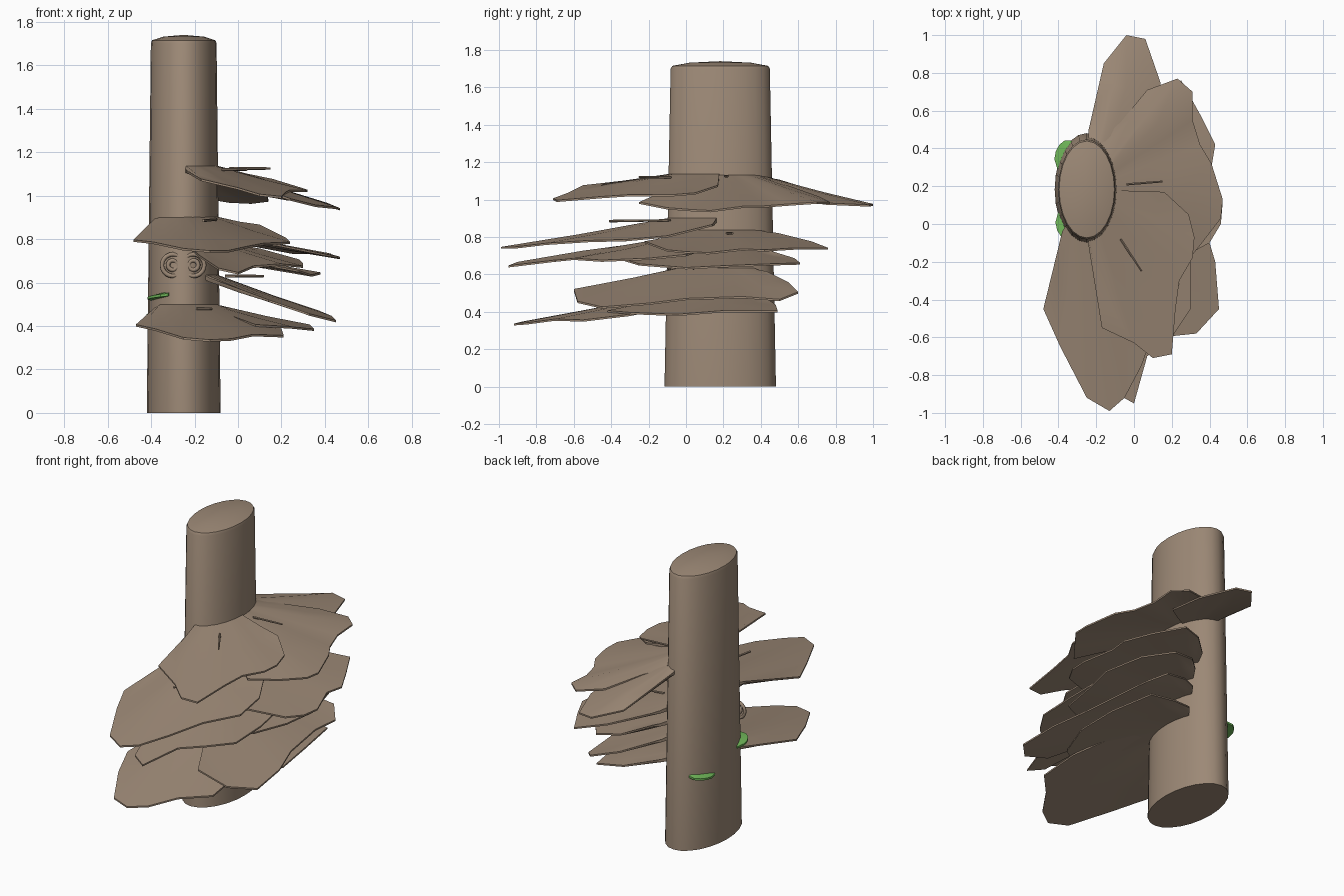
import bpy, bmesh, math
from mathutils import Vector

CX, CY = -0.25, 0.183          # trunk axis
RX, RY = 0.17, 0.298           # trunk radii at the ground


def material(name, rgb):
    m = bpy.data.materials.new(name)
    m.diffuse_color = (*rgb, 1)
    return m


BARK = material("bark brown", (0.335, 0.25, 0.182))
GREEN = material("leaf green", (0.16, 0.47, 0.10))


def finish(name, bm, mat, angle=35):
    bmesh.ops.recalc_face_normals(bm, faces=bm.faces)
    me = bpy.data.meshes.new(name)
    bm.to_mesh(me)
    bm.free()
    me.materials.append(mat)
    for p in me.polygons:
        p.use_smooth = True
    me.set_sharp_from_angle(angle=math.radians(angle))
    ob = bpy.data.objects.new(name, me)
    bpy.context.collection.objects.link(ob)
    return ob


def bridge(bm, a, b, closed=True):
    n = len(a)
    for i in range(n if closed else n - 1):
        j = (i + 1) % n
        bm.faces.new((a[i], a[j], b[j], b[i]))


# Trunk: tapered oval column with a low domed top
def trunk():
    bm = bmesh.new()
    n = 24
    rings = []
    for z, s in ((0, 1), (1.70, 0.89), (1.715, 0.86), (1.732, 0.55)):
        rings.append([bm.verts.new((CX + RX * s * math.cos(2 * math.pi * i / n),
                                    CY + RY * s * math.sin(2 * math.pi * i / n), z))
                      for i in range(n)])
    for a, b in zip(rings, rings[1:]):
        bridge(bm, a, b)
    bm.faces.new(rings[0][::-1])
    tip = bm.verts.new((CX, CY, 1.74))
    for i in range(n):
        bm.faces.new((rings[-1][i], rings[-1][(i + 1) % n], tip))
    finish("trunk", bm, BARK)


# Shelf: thin drooping sheet that fans from the trunk to a ragged rim
def shelf(name, z_in, rim, thick=0.014):
    bm = bmesh.new()
    sections = []
    for x, y, z in rim:
        a = math.atan2((y - CY) / RY, (x - CX) / RX)
        inner = Vector((CX + 0.86 * RX * math.cos(a), CY + 0.86 * RY * math.sin(a), z_in))
        outer = Vector((x, y, z + thick * 0.5))
        mid = inner.lerp(outer, 0.55)
        mid.z -= 0.004
        top = [inner, mid, outer]
        bottom = [p - Vector((0, 0, t)) for p, t in
                  zip(top[::-1], (thick * 0.7, thick * 1.3, thick * 1.8))]
        sections.append([bm.verts.new(p) for p in top + bottom])
    for a, b in zip(sections, sections[1:]):
        bridge(bm, a, b)
    bm.faces.new(sections[0])
    bm.faces.new(sections[-1][::-1])
    finish(name, bm, BARK)


# Twig: thin six-sided stick between two points
def twig(name, p, q, r=0.007):
    p, q = Vector(p), Vector(q)
    bm = bmesh.new()
    bmesh.ops.create_cone(bm, cap_ends=True, segments=6, radius1=r, radius2=r * 0.8,
                          depth=(q - p).length)
    ob = finish(name, bm, BARK)
    ob.location = (p + q) / 2
    ob.rotation_euler = (q - p).to_track_quat('Z', 'Y').to_euler()


# Ring knot: raised circles on the front of the trunk
def ring(name, x, z, radius, tube):
    y = CY - RY * 0.95 * math.sqrt(1 - ((x - CX) / (RX * 0.95)) ** 2)
    bm = bmesh.new()
    n, m = 20, 8
    loops = []
    for i in range(n):
        a = 2 * math.pi * i / n
        loops.append([])
        for j in range(m):
            b = 2 * math.pi * j / m
            r = radius + tube * math.cos(b)
            loops[-1].append(bm.verts.new((x + r * math.cos(a), y - tube * math.sin(b),
                                           z + r * math.sin(a))))
    for i in range(n):
        bridge(bm, loops[i], loops[(i + 1) % n])
    finish(name, bm, BARK, 60)


# Leaf: small curled green blade hugging the trunk
def leaf(name, a0, a1, z0, z1, out):
    bm = bmesh.new()
    rows = []
    for k in range(6):
        t = k / 5
        a = math.radians(a0 + (a1 - a0) * t)
        w = out * (0.25 + math.sin(math.pi * t) ** 0.7 if 0 < t < 1 else 0.1)
        z = z0 + (z1 - z0) * t
        row = []
        for o, dz in ((-0.02, 0.012), (w, 0.0), (w, -0.012), (-0.02, -0.014)):
            row.append(bm.verts.new((CX + (0.165 + o) * math.cos(a),
                                     CY + (0.288 + o) * math.sin(a), z + dz)))
        rows.append(row)
    for a, b in zip(rows, rows[1:]):
        bridge(bm, a, b)
    bm.faces.new(rows[0])
    bm.faces.new(rows[-1][::-1])
    finish(name, bm, GREEN)


trunk()

# Top tier
shelf("top_front_shelf", 1.14, [
    (-0.24, -0.12, 1.11), (-0.17, -0.55, 1.07), (0.0, -0.63, 1.03), (0.10, -0.71, 1.0),
    (0.20, -0.69, 0.99), (0.22, -0.45, 1.01), (0.24, -0.30, 1.02), (0.31, -0.18, 1.02),
    (0.32, -0.07, 1.02), (0.29, 0.05, 1.03), (0.16, 0.17, 1.07)])
shelf("top_right_shelf", 1.135, [
    (0.24, -0.25, 0.98), (0.36, -0.10, 0.95), (0.46, 0.03, 0.94), (0.47, 0.13, 0.935),
    (0.41, 0.32, 0.96), (0.35, 0.42, 0.96), (0.31, 0.55, 0.97), (0.31, 0.70, 0.98),
    (0.23, 0.77, 0.98), (0.07, 0.71, 1.01), (-0.07, 0.54, 1.07), (-0.16, 0.46, 1.10)])
shelf("top_back_shelf", 1.125, [
    (0.13, 0.50, 1.01), (0.14, 0.75, 0.975), (0.06, 0.98, 0.965), (-0.04, 1.0, 0.97),
    (-0.16, 0.85, 0.99), (-0.24, 0.50, 1.10)])

# Second tier
shelf("second_front_shelf", 0.905, [
    (-0.38, -0.04, 0.89), (-0.48, -0.45, 0.79), (-0.39, -0.65, 0.78), (-0.25, -0.92, 0.75),
    (-0.13, -0.99, 0.74), (-0.05, -0.92, 0.74), (0.04, -0.75, 0.76), (0.12, -0.52, 0.775),
    (0.24, -0.32, 0.78), (0.22, -0.10, 0.80), (0.10, 0.14, 0.86)])
shelf("second_right_shelf", 0.84, [
    (0.18, -0.22, 0.77), (0.40, -0.10, 0.725), (0.46, 0.0, 0.715), (0.47, 0.12, 0.71),
    (0.41, 0.30, 0.73), (0.43, 0.42, 0.725), (0.35, 0.58, 0.735), (0.25, 0.76, 0.735),
    (0.08, 0.67, 0.77), (-0.10, 0.49, 0.815)])

# Third tier
shelf("third_front_shelf", 0.80, [
    (-0.25, -0.10, 0.78), (-0.18, -0.55, 0.72), (-0.09, -0.90, 0.66), (0.0, -0.95, 0.64),
    (0.07, -0.70, 0.67), (0.20, -0.60, 0.68), (0.30, -0.45, 0.67), (0.30, -0.20, 0.68),
    (0.28, 0.0, 0.70), (0.10, 0.15, 0.75)])
shelf("third_right_shelf", 0.74, [
    (0.12, -0.35, 0.68), (0.28, -0.25, 0.65), (0.34, 0.0, 0.63), (0.38, 0.20, 0.64),
    (0.32, 0.45, 0.65), (0.20, 0.61, 0.655), (0.05, 0.58, 0.68), (-0.08, 0.45, 0.72)])

# Fourth tier
shelf("fourth_right_shelf", 0.64, [
    (-0.12, -0.10, 0.61), (0.14, -0.60, 0.515), (0.33, -0.58, 0.45), (0.45, -0.45, 0.42),
    (0.43, -0.20, 0.44), (0.37, 0.0, 0.465), (0.33, 0.30, 0.475), (0.33, 0.50, 0.46),
    (0.25, 0.60, 0.50), (0.08, 0.55, 0.55), (-0.08, 0.43, 0.61)])

# Lowest tier
shelf("lowest_front_shelf", 0.505, [
    (-0.38, -0.04, 0.48), (-0.47, -0.43, 0.40), (-0.38, -0.65, 0.38), (-0.25, -0.88, 0.34),
    (-0.13, -0.92, 0.33), (-0.03, -0.85, 0.335), (0.07, -0.70, 0.355), (0.21, -0.55, 0.35),
    (0.20, -0.30, 0.38), (0.10, -0.05, 0.43)])
shelf("lowest_right_shelf", 0.50, [
    (0.08, -0.42, 0.40), (0.25, -0.30, 0.39), (0.35, -0.05, 0.38), (0.33, 0.20, 0.40),
    (0.28, 0.49, 0.40), (0.10, 0.48, 0.43), (-0.07, 0.41, 0.48)])

# Loose twigs lying on the shelves
twig("top_twig_right", (-0.04, 0.21, 1.125), (0.15, 0.225, 1.125))
twig("top_twig_front", (-0.07, -0.08, 1.12), (0.04, -0.25, 1.12))
twig("second_twig_front", (-0.16, -0.41, 0.885), (-0.10, -0.08, 0.89))
twig("second_twig_right", (0.0, 0.22, 0.82), (0.16, 0.25, 0.82))
twig("third_twig_right", (-0.06, 0.04, 0.63), (0.12, 0.04, 0.63))
twig("lowest_twig_front", (-0.19, -0.22, 0.48), (-0.12, -0.18, 0.48))

# Ring knots
for side, x in (("left", -0.30), ("right", -0.205)):
    for size, r in (("outer", 0.05), ("inner", 0.022)):
        ring(f"{side}_{size}_knot", x, 0.68, r, 0.010)

# Leaves on the bare side
leaf("front_leaf", 205, 245, 0.53, 0.55, 0.035)
leaf("back_leaf", 118, 158, 0.47, 0.45, 0.035)
